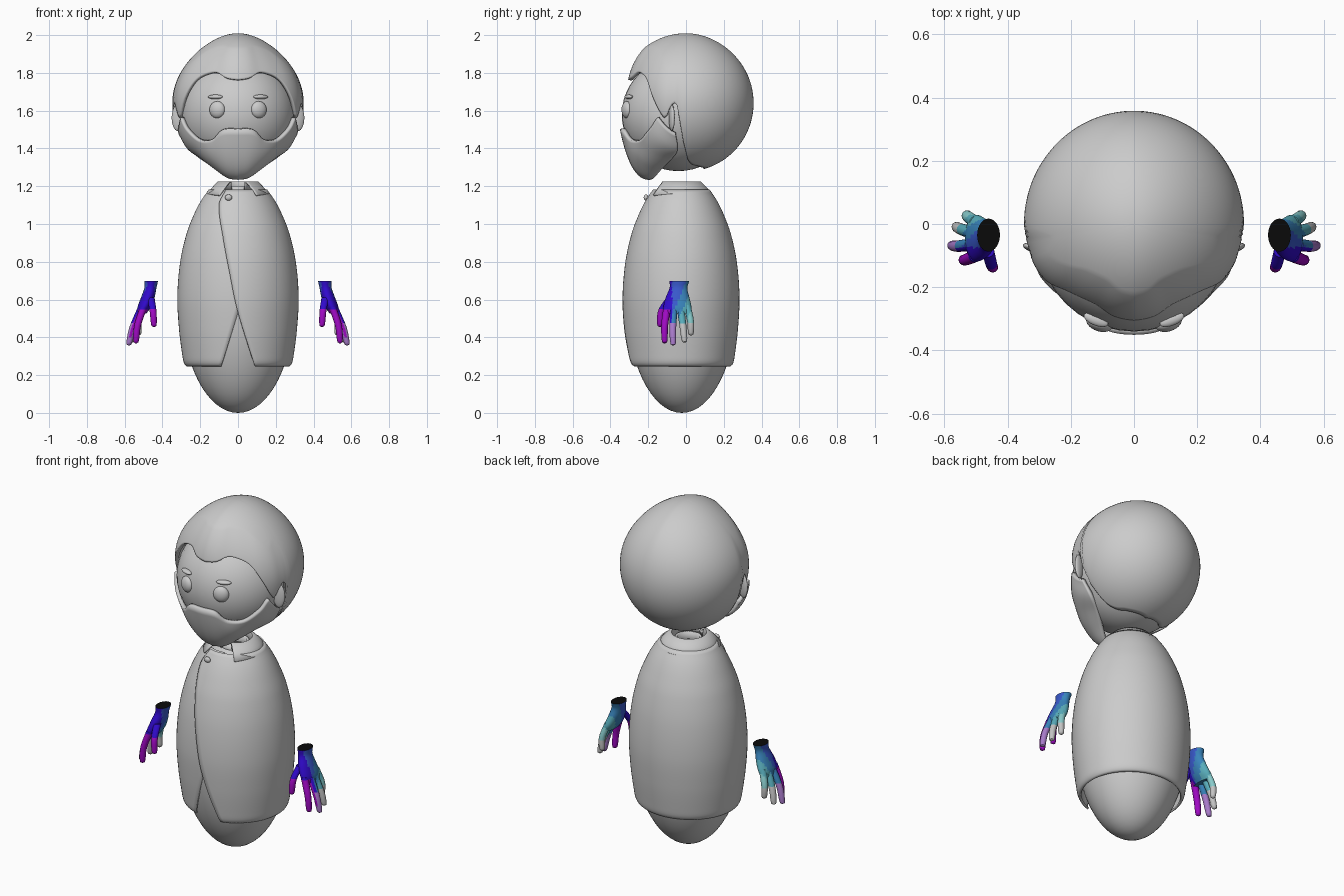
import bpy
import bmesh
from math import sin, cos, asin, pi, radians, sqrt, exp
from mathutils import Vector

if "Cube" in bpy.data.objects:
    bpy.data.objects.remove(bpy.data.objects["Cube"])


def material(name, *rgb):
    mat = bpy.data.materials.new(name)
    mat.use_nodes = True
    colour = (*rgb, 1)
    mat.diffuse_color = colour
    mat.node_tree.nodes["Principled BSDF"].inputs["Base Color"].default_value = colour
    return mat


grey = material("plain grey", .6, .6, .6)
hand_mats = [
    material("black", .003, .003, .003),
    material("deep blue", .03, .003, .6),
    material("royal blue", .04, .1, .6),
    material("steel blue", .04, .23, .5),
    material("teal", .1, .42, .5),
    material("pale teal", .25, .6, .6),
    material("purple", .35, .003, .55),
    material("lilac", .4, .2, .6),
    material("pale grey", .55, .55, .55)]
BLACK, DEEP, ROYAL, STEEL, TEAL, PALE, PURPLE, LILAC, ASH = range(9)


def blend(table, v):
    """Smooth interpolation through rows of (position, values...)."""
    n = len(table)
    i = 0
    while i < n - 2 and v > table[i + 1][0]:
        i += 1
    rows = [table[max(0, min(n - 1, i + k))] for k in (-1, 0, 1, 2)]
    p, a, b, q = rows
    width = b[0] - a[0]
    t = max(0, min(1, (v - a[0]) / width))
    out = []
    for k in range(1, len(a)):
        m0 = (b[k] - p[k]) / (b[0] - p[0]) * width
        m1 = (q[k] - a[k]) / (q[0] - a[0]) * width
        out.append((2*t**3 - 3*t*t + 1) * a[k] + (t**3 - 2*t*t + t) * m0
                   + (3*t*t - 2*t**3) * b[k] + (t**3 - t*t) * m1)
    return out


def finish(name, bm, mats, thick=0, angle=50):
    bmesh.ops.recalc_face_normals(bm, faces=bm.faces)
    mesh = bpy.data.meshes.new(name)
    bm.to_mesh(mesh)
    bm.free()
    for m in mats:
        mesh.materials.append(m)
    obj = bpy.data.objects.new(name, mesh)
    bpy.context.collection.objects.link(obj)
    if thick:
        mod = obj.modifiers.new("thickness", "SOLIDIFY")
        mod.thickness = thick
        mod.offset = 0
    bpy.ops.object.select_all(action="DESELECT")
    obj.select_set(True)
    bpy.context.view_layer.objects.active = obj
    bpy.ops.object.shade_smooth_by_angle(angle=radians(angle))
    return obj


def add_grid(bm, rows, closed=False, caps=False):
    vs = [[bm.verts.new(p) for p in row] for row in rows]
    n = len(vs[0])
    for r, s in zip(vs, vs[1:]):
        for j in range(n if closed else n - 1):
            k = (j + 1) % n
            bm.faces.new((r[j], r[k], s[k], s[j]))
    if caps:
        return [bm.faces.new(vs[0]), bm.faces.new(vs[-1])]


def sheet(name, rows, thick=0, closed=False):
    bm = bmesh.new()
    add_grid(bm, rows, closed)
    bmesh.ops.remove_doubles(bm, verts=bm.verts, dist=1e-5)
    return finish(name, bm, [grey], thick)


def ellipsoid(name, centre, size, tilt=0):
    bm = bmesh.new()
    bmesh.ops.create_uvsphere(bm, u_segments=40, v_segments=24, radius=1)
    bmesh.ops.scale(bm, vec=size, verts=bm.verts)
    obj = finish(name, bm, [grey])
    obj.location = centre
    obj.rotation_euler.z = tilt
    return obj


# Egg-shaped body, open at the neck
AXIS = -.022
body = []
for i in range(30):
    v = pi * i / 32
    r = .302 * sin(v)
    body.append([(r * sin(2*pi*j/48), AXIS - .97 * r * cos(2*pi*j/48), .6 - .6 * cos(v))
                 for j in range(48)])
sheet("body", body, closed=True)
sheet("neck_ring", [[(r * sin(2*pi*j/32), AXIS - r * cos(2*pi*j/32), z) for j in range(32)]
                    for r, z in ((.1, 1.15), (.07, 1.16), (.065, 1.2))], .012, True)

# Coat wrapping round the body, its left panel lapping over the right one
COAT = [(.25, .268), (.262, .28), (.3, .289), (.45, .308), (.62, .316), (.8, .301),
        (.95, .267), (1.05, .228), (1.12, .192), (1.18, .15)]
LEFT_EDGE = [(.25, .085), (.55, -.005), (.75, -.045), (.92, -.075), (1.1, -.095), (1.18, -.06)]
RIGHT_EDGE = [(.25, -.09), (.53, 0), (.6, .02), (1.18, .02)]
coat = []
for i in range(61):
    z = .25 + .93 * (i / 60) ** 1.15
    r = blend(COAT, z)[0]
    a0 = asin(blend(LEFT_EDGE, z)[0] / r)
    a1 = 2 * pi + asin(blend(RIGHT_EDGE, z)[0] / r)
    row = []
    for j in range(81):
        t = j / 80
        a = a0 + (a1 - a0) * t
        lap = .009 * (max(0, 1 - 5 * t) - max(0, 5 * t - 4))
        row.append(((r + lap) * sin(a), AXIS - (.95 * r + lap) * cos(a), z))
    coat.append(row)
sheet("coat", coat, .01)
ellipsoid("coat_button", (-.05, AXIS - .19, 1.14), (.019, .012, .016))

# Folded collar with an open front and pointed corners
collar = []
for r, z, gap, drop in ((.08, 1.17, 25, 0), (.095, 1.222, 22, 0), (.105, 1.222, 25, 0),
                        (.135, 1.19, 32, .01), (.165, 1.158, 36, .02)):
    row = []
    for j in range(61):
        a = radians(gap + (360 - 2 * gap) * j / 60)
        front = max(0, cos(a)) ** 2
        row.append((r * sin(a), -.028 - (r + drop * front) * cos(a), z - drop * front * .5))
    collar.append(row)
sheet("collar", collar, .008)

# Head and hair shell that follows a hairline given by direction
FACE, FACE_SIZE = Vector((0, -.04, 1.58)), Vector((.305, .3, .3))
ellipsoid("head", FACE, FACE_SIZE)
HAIRLINE = [(0, 68), (12, 66), (25, 60), (40, 63), (50, 70), (60, 86), (66, 97), (71, 103),
            (77, 92), (83, 93), (87, 122), (94, 148), (120, 158), (180, 165)]
hair = []
for i in range(41):
    t = i / 40
    row = []
    for j in range(144):
        deg = j * 2.5
        a = radians(deg)
        p = radians(blend(HAIRLINE, min(deg, 360 - deg))[0]) * t
        front = max(0, cos(a))
        x, y, z = sin(p) * sin(a), -sin(p) * cos(a), cos(p)
        s = 1 - .09 * front * max(0, t - .55) / .45
        s += .022 * exp(-(x / .33) ** 2) * max(0, z) * (1 if y < 0 else exp(-4 * y * y))
        s -= .03 * sin(2 * p) ** 2 * abs(sin(a)) * (z > 0)
        row.append((.338 * x * s, .348 * y * s, 1.64 + .352 * z * s))
    hair.append(row)
sheet("hair", hair, .02, True)

# Facial features
for side, label in ((1, "left"), (-1, "right")):
    ellipsoid(label + "_eye", (.11 * side, -.313, 1.605), (.043, .026, .045), .35 * side)
    ellipsoid(label + "_eyebrow", (.12 * side, -.303, 1.673), (.041, .018, .012), .38 * side)
    ellipsoid(label + "_ear", (.318 * side, -.075, 1.562), (.034, .014, .07), .25 * side)

# Beard: columns from upper edge, over a bulge, to the jaw edge
BEARD = [(0, 0, 1.505, 0, -.285, 1.235, 0, -.19, 1.245),
         (1, .08, 1.5, .07, -.28, 1.24, .05, -.17, 1.255),
         (2, .13, 1.45, .16, -.25, 1.3, .11, -.13, 1.3),
         (3, .2, 1.447, .22, -.19, 1.36, .18, -.08, 1.35),
         (4, .265, 1.505, .28, -.14, 1.42, .255, -.045, 1.4),
         (5, .295, 1.565, .312, -.1, 1.5, .305, -.055, 1.48)]
beard = []
for j in range(-30, 31):
    tx, tz, cx, cy, cz, bx, by, bz = blend(BEARD, abs(j) / 6)
    depth = 1.06 - (tx / FACE_SIZE.x) ** 2 - ((tz - FACE.z) / FACE_SIZE.z) ** 2
    top = Vector((tx, FACE.y - FACE_SIZE.y * sqrt(max(depth, .02)), tz))
    mid, low = Vector((cx, cy, cz)), Vector((bx, by, bz))
    col = []
    for i in range(17):
        t = i / 16
        p = top * (1 - t) ** 2 + mid * 2 * t * (1 - t) + low * t * t
        col.append((p.x if j > 0 else -p.x, p.y, p.z))
    beard.append(col)
sheet("beard", beard, .022)


def add_tube(bm, table, sides=16, steps=16):
    """Loft of level ellipses; each row is (t, x, y, z, x radius, y radius)."""
    rings = []
    for i in range(steps + 1):
        x, y, z, rx, ry = blend(table, table[-1][0] * i / steps)
        rings.append([(x + rx * cos(2*pi*k/sides), y + ry * sin(2*pi*k/sides), z)
                      for k in range(sides)])
    return add_grid(bm, rings, True, True)


# Moustache arch and lower lip
arch = []
for i in range(25):
    u = i / 12 - 1
    w = .004 + .014 * sqrt(1 - u * u)
    c = Vector((.085 * u, -.322 + .025 * u * u, 1.48 - .045 * u * u))
    arch.append([c + Vector((0, 1.1 * w * cos(2*pi*k/12), w * sin(2*pi*k/12))) for k in range(12)])
sheet("moustache", arch, closed=True)
ellipsoid("lower_lip", (0, -.297, 1.425), (.045, .02, .02))

# Hands: palm and fingers, coloured in bands by position
PALM = [(0, .46, -.035, .697, .036, .052), (1, .464, -.04, .66, .032, .047),
        (2, .478, -.045, .61, .036, .063), (3, .497, -.045, .56, .035, .074),
        (4, .51, -.043, .525, .024, .068)]
FINGERS = [((.462, -.085, .61), (.45, -.13, .54), (.445, -.138, .455)),
           ((.5, -.1, .56), (.532, -.113, .46), (.54, -.113, .368)),
           ((.515, -.065, .55), (.558, -.07, .45), (.577, -.068, .357)),
           ((.513, -.028, .55), (.55, -.015, .45), (.563, -.008, .372)),
           ((.5, .005, .57), (.526, .024, .485), (.526, .026, .41))]


def band(c):
    if c.z < .55 and c.y < -.085:
        return PURPLE
    if c.z < .47:
        return LILAC if c.y < -.035 else ASH
    g = (c.y + .085) * 22 + (.6 - c.z) * 9
    if c.y < -.075:
        return DEEP
    return (ROYAL, STEEL, TEAL, PALE)[max(0, min(3, int(g)))]


for side, label in ((1, "left"), (-1, "right")):
    bm = bmesh.new()
    cap = add_tube(bm, PALM, 32, 24)[0]
    for base, knuckle, tip in FINGERS:
        drop = Vector((0, 0, .008))
        add_tube(bm, [(0, *base, .02, .02), (1, *knuckle, .018, .018),
                      (1.85, *(Vector(tip) + drop), .014, .014), (2, *tip, .004, .004)])
    for f in bm.faces:
        f.material_index = BLACK if f == cap else band(f.calc_center_median())
    for v in bm.verts:
        v.co.x *= side
    finish(label + "_hand", bm, hand_mats)
